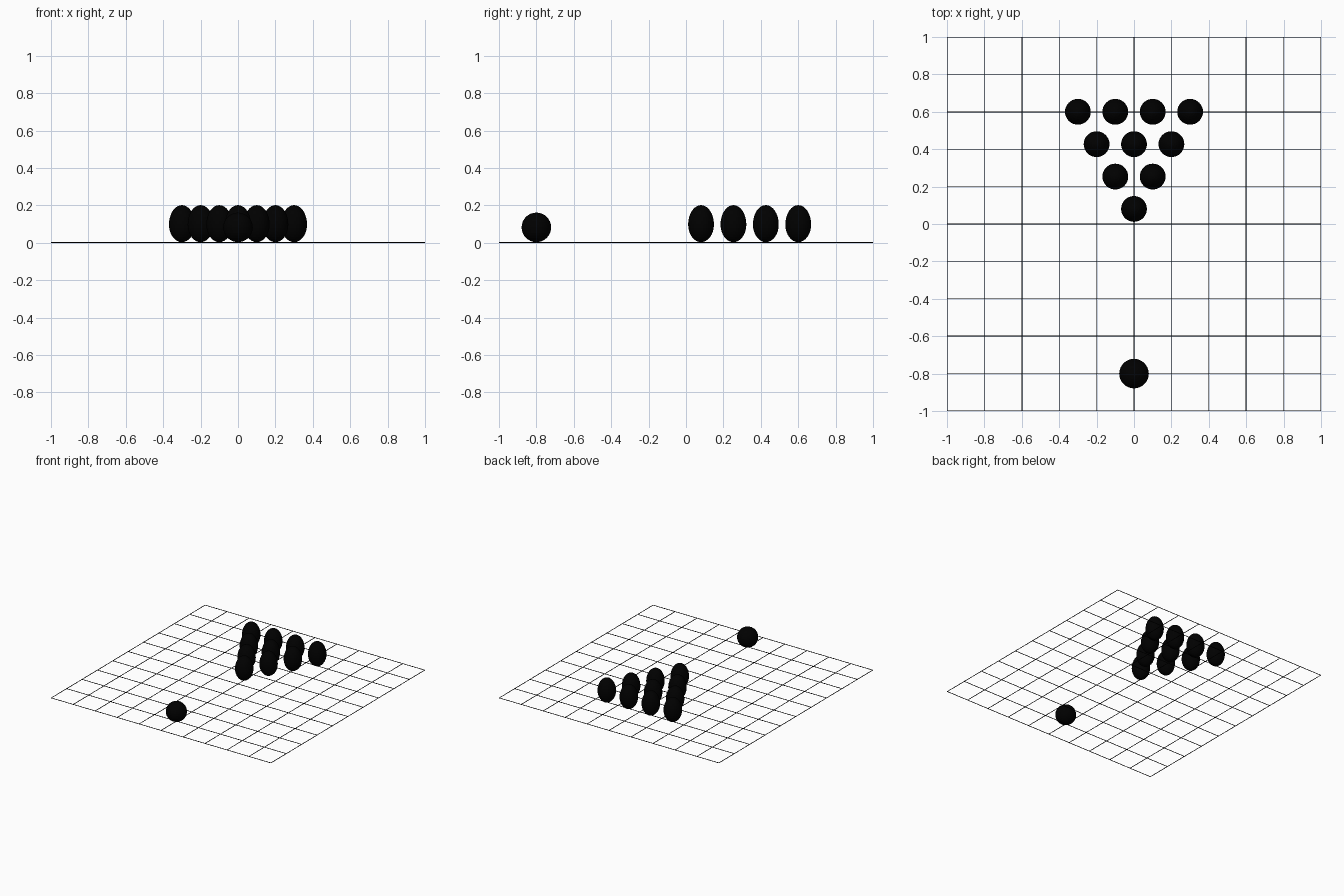
import bpy
import math

if "Cube" in bpy.data.objects:
    bpy.data.objects.remove(bpy.data.objects["Cube"])

BAR = 0.0035         # floor bar thickness
HALF = 1.0           # half the floor size

black = bpy.data.materials.new("black")
black.diffuse_color = (0, 0, 0, 1)
black.use_nodes = True
black.node_tree.nodes["Principled BSDF"].inputs["Base Color"].default_value = black.diffuse_color


def finish(name):
    obj = bpy.context.object
    obj.name = name
    obj.data.materials.append(black)
    return obj


def bar(name, location, size):
    bpy.ops.mesh.primitive_cube_add(size=1, location=location)
    obj = finish(name)
    obj.scale = size


def egg(name, x, y, radius, below, above):
    """Sphere stretched by different amounts below and above its widest ring."""
    bpy.ops.mesh.primitive_uv_sphere_add(
        segments=32, ring_count=16, radius=1, location=(x, y, BAR + below))
    obj = finish(name)
    for v in obj.data.vertices:
        v.co.x *= radius
        v.co.y *= radius
        v.co.z *= above if v.co.z > 0 else below


# Floor: square lattice of thin bars, 10 x 10 cells
for i in range(11):
    p = -HALF + BAR / 2 + i * (2 * HALF - BAR) / 10
    bar(f"floor_bar_x_{i}", (0, p, BAR / 2), (2 * HALF, BAR, BAR))
    bar(f"floor_bar_y_{i}", (p, 0, BAR / 2), (BAR, 2 * HALF, BAR))

# Pins: triangle of four rows, single pin nearest the ball
SPACING = 0.2
for row in range(4):
    y = 0.6 - (3 - row) * SPACING * math.sqrt(3) / 2
    for k in range(row + 1):
        egg(f"pin_{row}_{k}", (k - row / 2) * SPACING, y, 0.069, 0.094, 0.104)

# Ball
egg("ball", 0, -0.8, 0.079, 0.079, 0.079)
